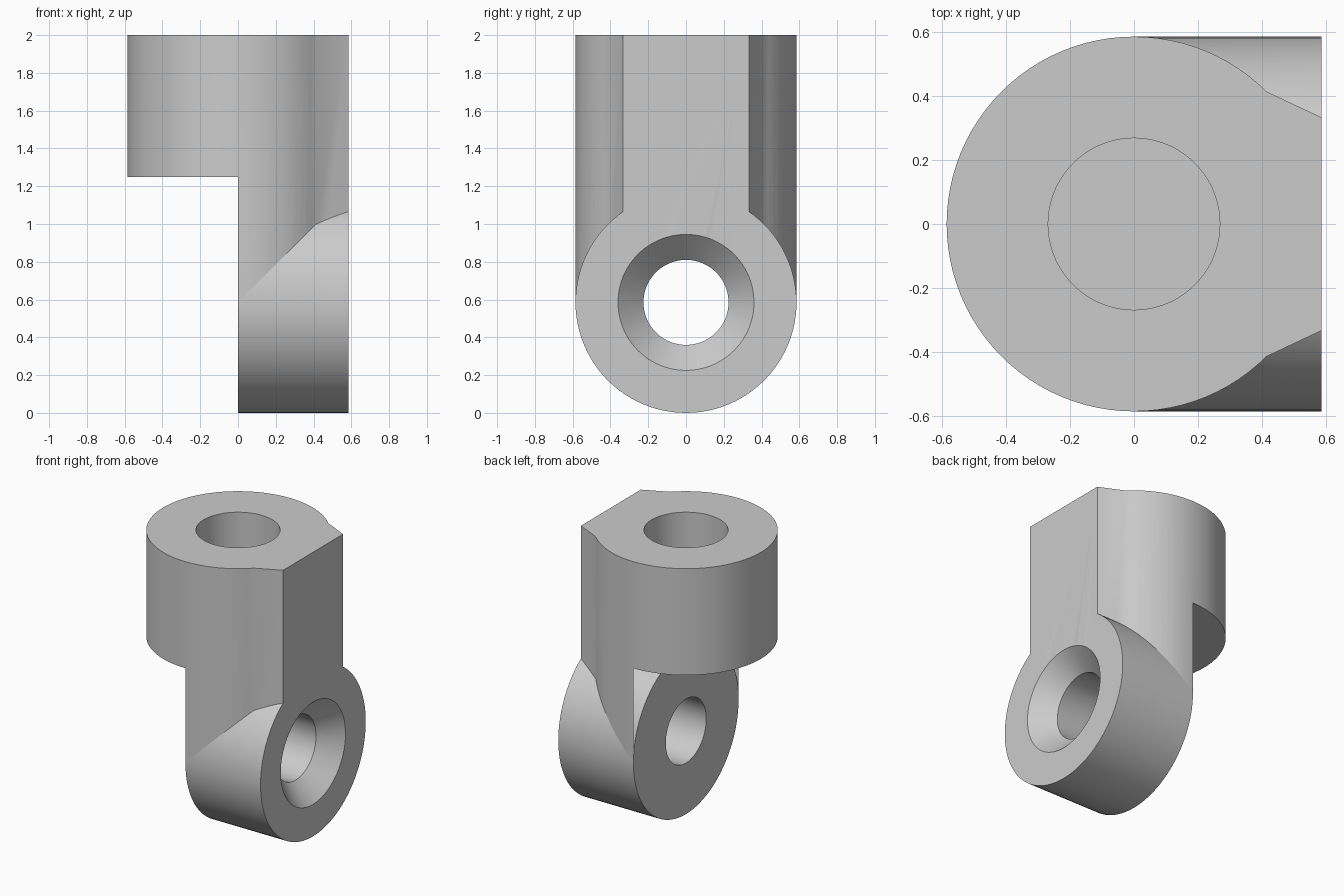
import bpy, bmesh
from math import sin, cos, pi
from mathutils import Matrix

cube = bpy.data.objects.get("Cube")
if cube:
    bpy.data.objects.remove(cube, do_unlink=True)

R = 0.585          # outer radius of both the column and the eye
SHELF = 1.25       # underside of the round head
TOP = 2.0
SEGS = 96

metal = bpy.data.materials.new("plain grey")
metal.use_nodes = True
grey = (0.6, 0.6, 0.6, 1)
metal.diffuse_color = grey
metal.node_tree.nodes["Principled BSDF"].inputs["Base Color"].default_value = grey


def add_object(name, bm):
    bmesh.ops.recalc_face_normals(bm, faces=bm.faces)
    mesh = bpy.data.meshes.new(name)
    bm.to_mesh(mesh)
    bm.free()
    mesh.materials.append(metal)
    obj = bpy.data.objects.new(name, mesh)
    bpy.context.collection.objects.link(obj)
    return obj


def prism(name, outline, z0, z1):
    bm = bmesh.new()
    face = bm.faces.new([bm.verts.new((x, y, z0)) for x, y in outline])
    new = bmesh.ops.extrude_face_region(bm, geom=[face])["geom"]
    verts = [v for v in new if isinstance(v, bmesh.types.BMVert)]
    bmesh.ops.translate(bm, verts=verts, vec=(0, 0, z1 - z0))
    return add_object(name, bm)


def cylinder(name, r0, r1, a, b, along_x=False):
    """Round solid from a to b along z, or along x at the eye's height."""
    bm = bmesh.new()
    place = Matrix.Translation((0, 0, (a + b) / 2))
    if along_x:
        place = Matrix.Translation((0, 0, R)) @ Matrix.Rotation(pi / 2, 4, "Y") @ place
    bmesh.ops.create_cone(bm, cap_ends=True, segments=SEGS, radius1=r0,
                          radius2=r1, depth=b - a, matrix=place)
    return add_object(name, bm)


def combine(target, other, operation):
    mod = target.modifiers.new(other.name, "BOOLEAN")
    mod.operation = operation
    mod.solver = "EXACT"
    mod.object = other
    other.hide_render = True
    bpy.context.view_layer.objects.active = target
    bpy.ops.object.modifier_apply(modifier=mod.name)
    bpy.data.objects.remove(other, do_unlink=True)


# Round column that flares into a flat pad on one side
arc = [pi / 4 + 1.5 * pi * i / 72 for i in range(73)]
outline = [(R * cos(t), R * sin(t)) for t in arc] + [(R, -0.333), (R, 0.333)]
body = prism("eye_bracket", outline, 0.61, TOP)

# Half of the column is cut away below the head
step = prism("step_cutter", [(-1, -1), (0, -1), (0, 1), (-1, 1)], 0.3, SHELF)
combine(body, step, "DIFFERENCE")

# Eye lug
combine(body, cylinder("eye_lug", R, R, 0, R, True), "UNION")

# Blind socket, through hole and countersink
combine(body, cylinder("socket_cutter", 0.268, 0.268, 1.5, TOP + 0.1), "DIFFERENCE")
combine(body, cylinder("eye_cutter", 0.225, 0.225, -0.1, R + 0.1, True), "DIFFERENCE")
combine(body, cylinder("countersink_cutter", 0.215, 0.37, R - 0.145, R + 0.01, True),
        "DIFFERENCE")

bpy.ops.object.select_all(action="DESELECT")
body.select_set(True)
bpy.context.view_layer.objects.active = body
bpy.ops.object.shade_smooth_by_angle()
